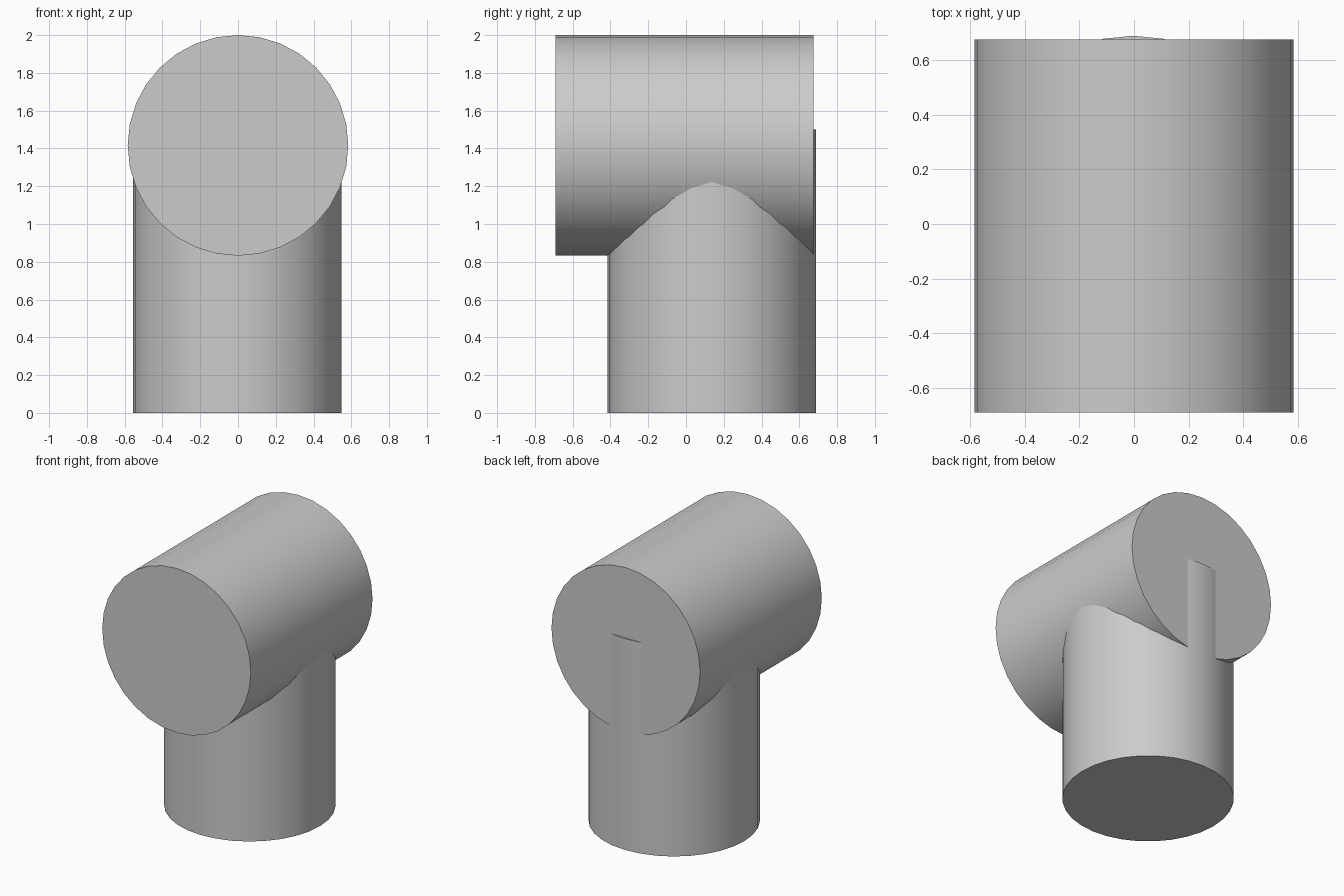
import bpy
from math import pi

# Remove the default cube
cube = bpy.data.objects.get("Cube")
if cube:
    bpy.data.objects.remove(cube, do_unlink=True)

# Single plain grey material
GREY = (0.6, 0.6, 0.6, 1.0)
grey = bpy.data.materials.new("plain grey")
grey.use_nodes = True
grey.diffuse_color = GREY
grey.node_tree.nodes["Principled BSDF"].inputs["Base Color"].default_value = GREY


def cylinder(name, radius, depth, center, rotation=(0, 0, 0)):
    """Capped 32-sided cylinder with smooth walls and sharp rims."""
    bpy.ops.mesh.primitive_cylinder_add(
        vertices=32, radius=radius, depth=depth, location=center, rotation=rotation)
    obj = bpy.context.object
    obj.name = name
    obj.data.materials.append(grey)
    bpy.ops.object.shade_smooth_by_angle()
    return obj


# Upright post, its top buried in the barrel and just breaking through the back
cylinder("upright_post", 0.552, 1.5, (-0.003, 0.137, 0.75))

# Horizontal barrel running front to back
cylinder("horizontal_barrel", 0.584, 1.366, (0, -0.007, 1.416), (pi / 2, 0, 0))
